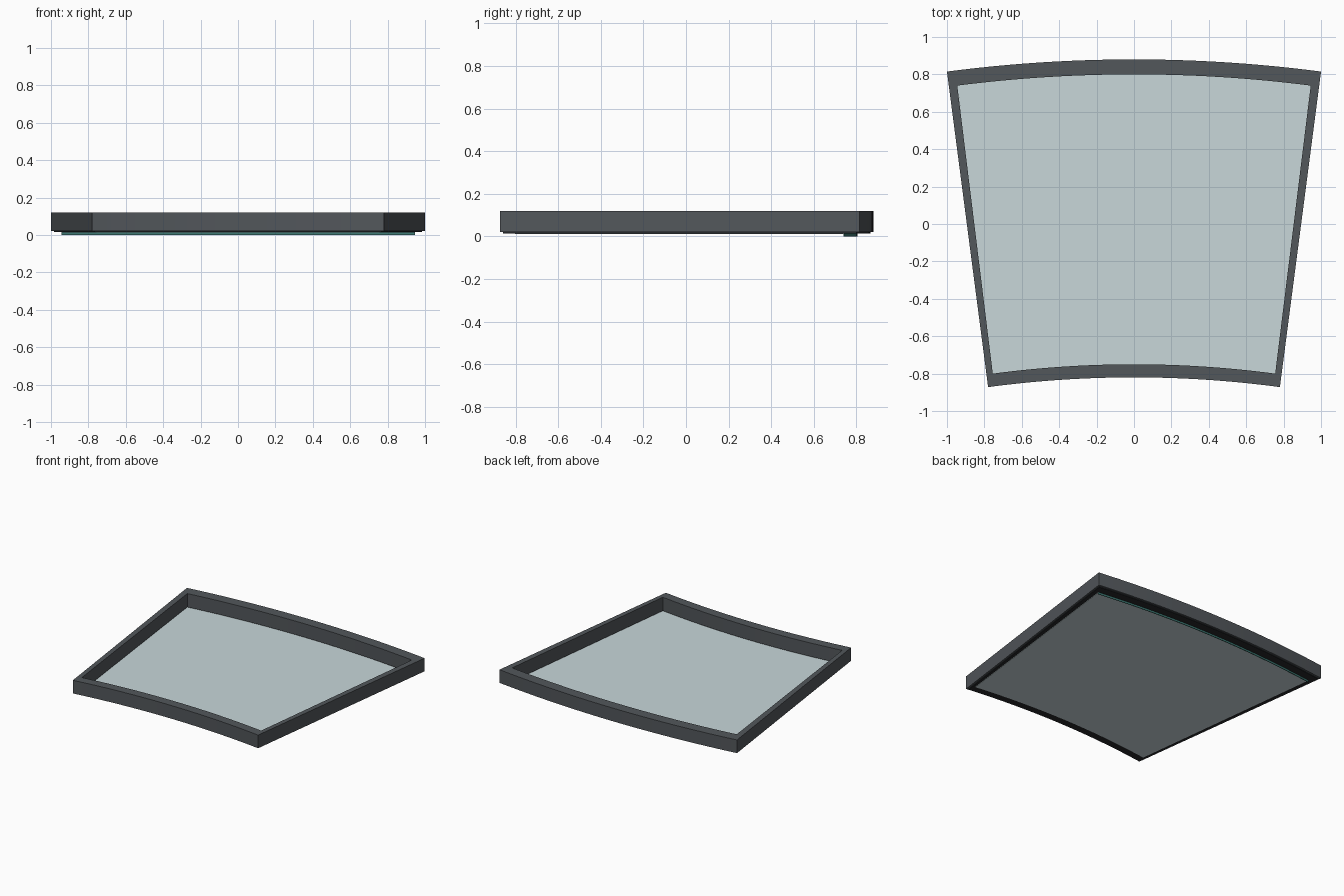
import bpy, bmesh, math

if "Cube" in bpy.data.objects:
    bpy.data.objects.remove(bpy.data.objects["Cube"])

CY = -6.84          # common centre of the two arcs
SEG = 24


def material(name, rgb):
    m = bpy.data.materials.new(name)
    m.diffuse_color = (*rgb, 1)
    m.use_nodes = True
    m.node_tree.nodes["Principled BSDF"].inputs["Base Color"].default_value = m.diffuse_color
    return m


def arc(x, y, mid, n=SEG):
    """Arc from (-x, y) through (0, mid) to (x, y)."""
    s = mid - y
    r = (x * x + s * s) / (2 * s)
    a = math.asin(x / r)
    angles = [-a + 2 * a * i / n for i in range(n + 1)]
    return [(r * math.sin(t), mid - r + r * math.cos(t)) for t in angles]


def outline(back, front):
    return arc(*back) + arc(*front)[::-1]


def finish(name, bm, mat):
    bmesh.ops.recalc_face_normals(bm, faces=bm.faces)
    me = bpy.data.meshes.new(name)
    bm.to_mesh(me)
    bm.free()
    me.materials.append(mat)
    ob = bpy.data.objects.new(name, me)
    bpy.context.collection.objects.link(ob)
    bpy.context.view_layer.objects.active = ob
    ob.select_set(True)
    bpy.ops.object.shade_smooth_by_angle(angle=math.radians(30))
    ob.select_set(False)


def ring(name, outer, inner, z0, z1, mat):
    """Closed rectangular-section band between two outlines."""
    bm = bmesh.new()
    loops = [[bm.verts.new((x, y, z)) for x, y in pts]
             for pts, z in ((outer, z0), (outer, z1), (inner, z1), (inner, z0))]
    n = len(outer)
    for k in range(4):
        a, b = loops[k], loops[(k + 1) % 4]
        for i in range(n):
            j = (i + 1) % n
            bm.faces.new((a[i], a[j], b[j], b[i]))
    finish(name, bm, mat)


def sheet(name, back, front, z0, z1, mat):
    """Thin slab between two arcs."""
    bm = bmesh.new()
    rows = [[bm.verts.new((x, y, z)) for x, y in pts]
            for pts, z in ((back, z0), (back, z1), (front, z1), (front, z0))]
    for k in range(4):
        a, b = rows[k], rows[(k + 1) % 4]
        for i in range(len(back) - 1):
            bm.faces.new((a[i], a[i + 1], b[i + 1], b[i]))
    bm.faces.new([r[0] for r in rows])
    bm.faces.new([r[-1] for r in rows])
    finish(name, bm, mat)


dark = material("dark_metal", (0.085, 0.095, 0.105))
black = material("black_rubber", (0.02, 0.022, 0.025))
glass = material("pale_glass", (0.58, 0.68, 0.70))
teal = material("teal_edge", (0.05, 0.2, 0.18))

outer = outline((1.0, 0.815, 0.88), (0.78, -0.872, -0.82))
inner = outline((0.945, 0.74, 0.80), (0.755, -0.80, -0.75))
seal_out = outline((0.985, 0.80, 0.866), (0.768, -0.86, -0.808))

# Raised frame with a thin inset seal under it
ring("frame", outer, inner, 0.02, 0.12, dark)
ring("seal", seal_out, inner, 0.015, 0.0205, black)

# Glass pane just below the frame
sheet("glass_pane", arc(0.945, 0.742, 0.802), arc(0.756, -0.802, -0.752),
      0.012, 0.017, glass)

# Narrow lip hanging from the back edge of the glass
sheet("back_lip", arc(0.945, 0.745, 0.806), arc(0.944, 0.739, 0.80),
      0.0, 0.013, teal)
